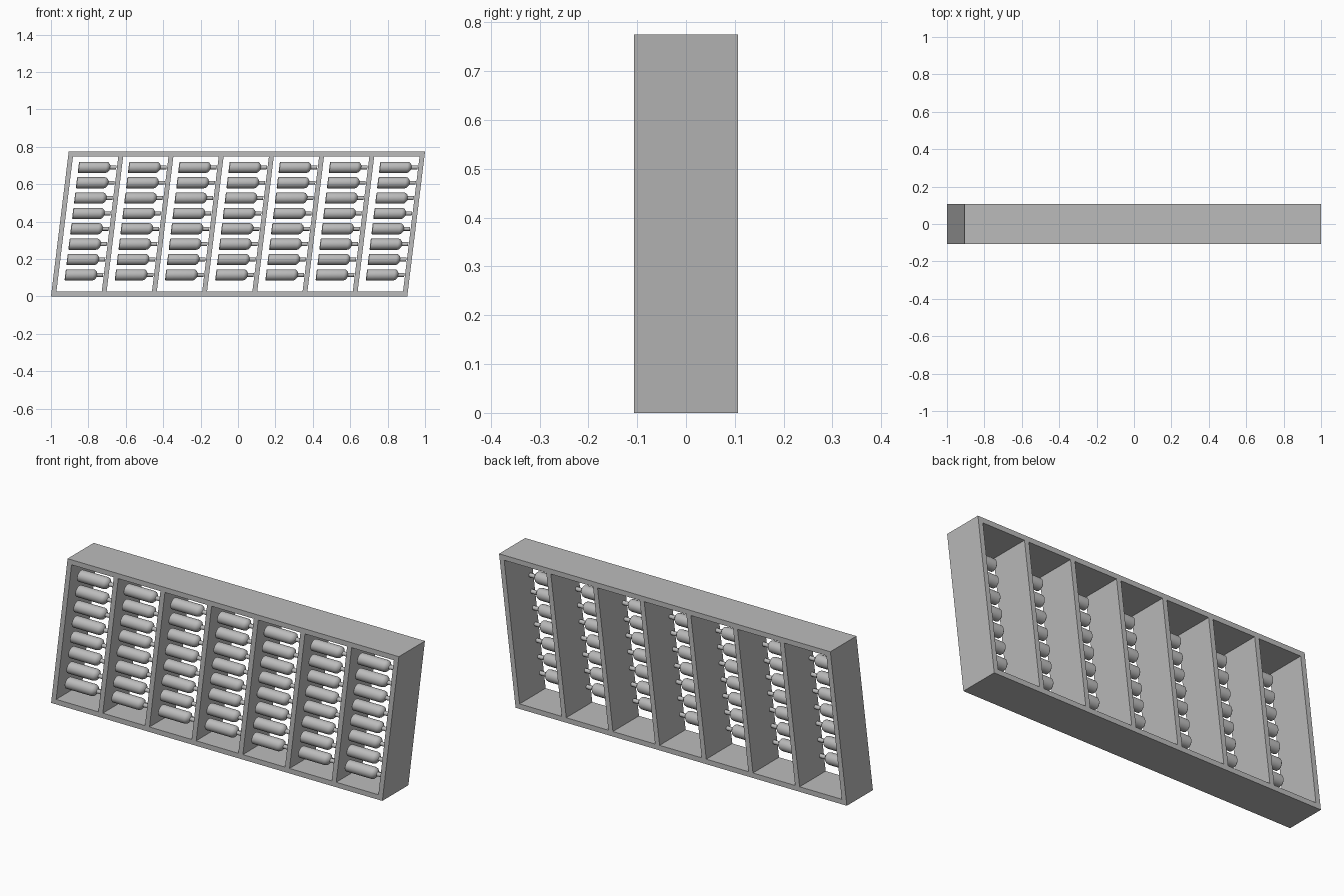
import bpy, bmesh, math
from mathutils import Matrix, Vector

cube = bpy.data.objects.get("Cube")
if cube:
    bpy.data.objects.remove(cube, do_unlink=True)

WIDTH, DEPTH, HEIGHT = 1.905, 0.214, 0.775
BOARD = 0.026
COLUMNS, ROWS = 7, 8
LEAN = 0.095 / HEIGHT                  # sideways slant per unit of height
PITCH = (WIDTH - BOARD) / COLUMNS
ROW_STEP = 0.0821

# Slant everything towards +x as it rises
shear = Matrix.Identity(4)
shear[0][2] = LEAN

grey = bpy.data.materials.new("plain grey")
grey.use_nodes = True
grey.diffuse_color = (0.5, 0.5, 0.5, 1)
grey.node_tree.nodes["Principled BSDF"].inputs["Base Color"].default_value = (0.5, 0.5, 0.5, 1)


def add_object(name, bm):
    bm.transform(shear)
    bmesh.ops.recalc_face_normals(bm, faces=bm.faces)
    mesh = bpy.data.meshes.new(name)
    bm.to_mesh(mesh)
    bm.free()
    mesh.materials.append(grey)
    obj = bpy.data.objects.new(name, mesh)
    bpy.context.collection.objects.link(obj)
    return obj


def board(name, x, z, width, height):
    """Slanted board spanning the full depth, from its lower left corner."""
    bm = bmesh.new()
    bmesh.ops.create_cube(bm, size=1)
    bm.transform(Matrix.Translation((x + width / 2, 0, z + height / 2))
                 @ Matrix.Diagonal((width, DEPTH, height, 1)))
    return add_object(name, bm)


def repeat(obj, count, offset):
    mod = obj.modifiers.new("repeat", 'ARRAY')
    mod.count = count
    mod.use_relative_offset = False
    mod.use_constant_offset = True
    mod.constant_offset_displace = offset


# Rack: floor, top and upright boards
board("bottom_board", -1, 0, WIDTH, BOARD)
board("top_board", -1, HEIGHT - BOARD, WIDTH, BOARD)
uprights = board("upright_boards", -1, BOARD, BOARD, HEIGHT - 2 * BOARD)
repeat(uprights, COLUMNS + 1, (PITCH, 0, 0))

# Bottle lying on its side: (distance along, radius)
profile = [(0, 0), (0, 0.027), (0.003, 0.03), (0.148, 0.03), (0.158, 0.027),
           (0.166, 0.018), (0.17, 0.0105), (0.203, 0.0105), (0.203, 0)]
bm = bmesh.new()
verts = [bm.verts.new((x, 0, r)) for x, r in profile]
edges = [bm.edges.new(pair) for pair in zip(verts, verts[1:])]
bmesh.ops.spin(bm, geom=verts + edges, cent=(0, 0, 0), axis=(1, 0, 0),
               angle=math.tau, steps=24)
bmesh.ops.remove_doubles(bm, verts=bm.verts, dist=0.0001)
bm.transform(Matrix.Translation(Vector((-0.938, -0.077, 0.115))))
bottles = add_object("bottles", bm)

bpy.ops.object.select_all(action='DESELECT')
bottles.select_set(True)
bpy.context.view_layer.objects.active = bottles
bpy.ops.object.shade_smooth_by_angle(angle=math.radians(40))

# Fill the rack: up each column, then across
repeat(bottles, ROWS, (LEAN * ROW_STEP, 0, ROW_STEP))
repeat(bottles, COLUMNS, (PITCH, 0, 0))
